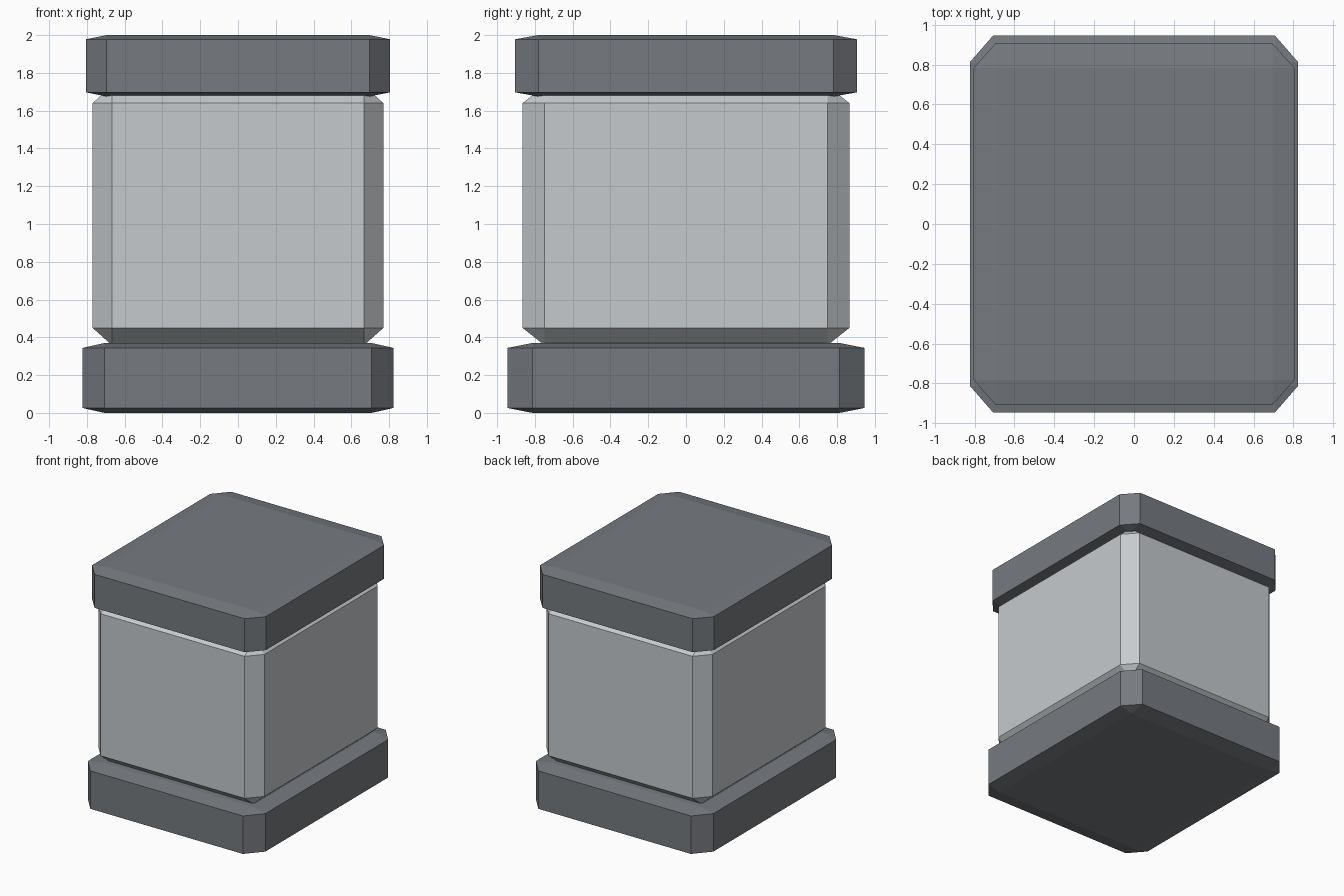
import bpy
import bmesh
from mathutils import Vector

cube = bpy.data.objects.get("Cube")
if cube:
    bpy.data.objects.remove(cube, do_unlink=True)


def make_material(name, color):
    mat = bpy.data.materials.new(name)
    mat.use_nodes = True
    mat.diffuse_color = color
    mat.node_tree.nodes["Principled BSDF"].inputs["Base Color"].default_value = color
    return mat


def chamfered_box(name, size, center_z, chamfer, mat):
    """Cube with evenly chamfered edges, stretched to the given size."""
    bm = bmesh.new()
    bmesh.ops.create_cube(bm, size=1)
    bmesh.ops.bevel(bm, geom=bm.edges[:], offset=chamfer, offset_type='OFFSET',
                    segments=1, affect='EDGES')
    bmesh.ops.scale(bm, vec=Vector(size), verts=bm.verts)
    bmesh.ops.recalc_face_normals(bm, faces=bm.faces)
    mesh = bpy.data.meshes.new(name)
    bm.to_mesh(mesh)
    bm.free()
    mesh.materials.append(mat)
    obj = bpy.data.objects.new(name, mesh)
    obj.location.z = center_z
    bpy.context.collection.objects.link(obj)
    return obj


dark_grey = make_material("dark grey", (0.18, 0.195, 0.215, 1))
light_grey = make_material("light grey", (0.56, 0.59, 0.61, 1))

# Base slab, main body and lid
chamfered_box("base", (1.645, 1.89, 0.37), 0.185, 0.07, dark_grey)
chamfered_box("body", (1.54, 1.73, 1.374), 1.045, 0.067, light_grey)
chamfered_box("lid", (1.61, 1.81, 0.325), 1.8375, 0.068, dark_grey)
